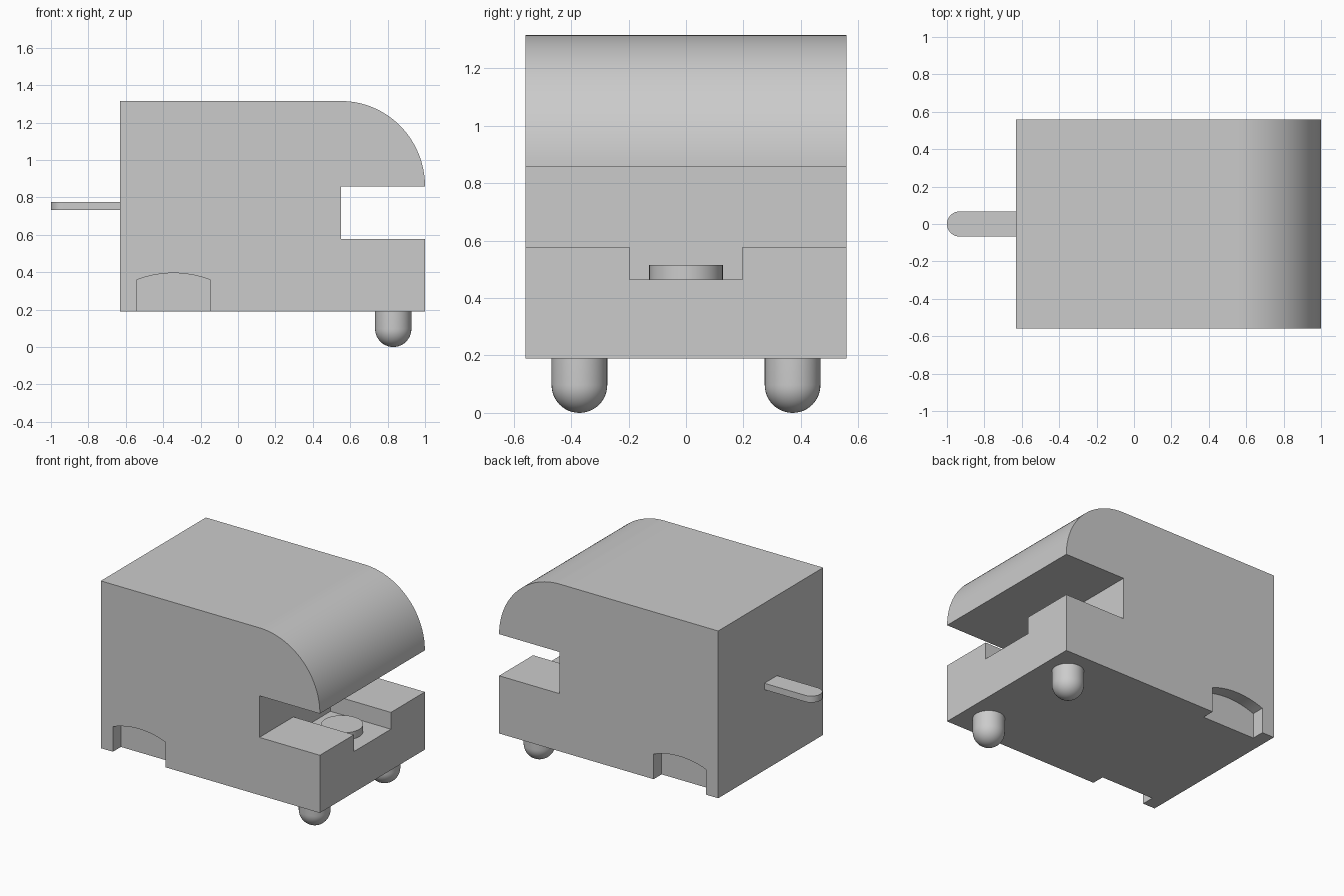
import bpy, bmesh
from math import sin, cos, pi, radians
from mathutils import Vector

if "Cube" in bpy.data.objects:
    bpy.data.objects.remove(bpy.data.objects["Cube"], do_unlink=True)

grey = bpy.data.materials.new("plain grey")
grey.use_nodes = True
grey.diffuse_color = (0.6, 0.6, 0.6, 1)
grey.node_tree.nodes["Principled BSDF"].inputs["Base Color"].default_value = grey.diffuse_color


def arc(cx, cy, r, a0, a1, n):
    """Points on a circular arc, angles in degrees."""
    steps = [radians(a0 + (a1 - a0) * i / n) for i in range(n + 1)]
    return [(cx + r * cos(a), cy + r * sin(a)) for a in steps]


def finish(name, bm):
    bmesh.ops.recalc_face_normals(bm, faces=bm.faces)
    mesh = bpy.data.meshes.new(name)
    bm.to_mesh(mesh)
    bm.free()
    mesh.materials.append(grey)
    ob = bpy.data.objects.new(name, mesh)
    bpy.context.collection.objects.link(ob)
    return ob


def prism(name, outline, axis, low, high):
    """Extrude a 2D outline along y (outline in x, z) or z (outline in x, y)."""
    bm = bmesh.new()
    if axis == "y":
        pts, move = [(u, low, v) for u, v in outline], (0, high - low, 0)
    else:
        pts, move = [(u, v, low) for u, v in outline], (0, 0, high - low)
    face = bm.faces.new([bm.verts.new(p) for p in pts])
    new = bmesh.ops.extrude_face_region(bm, geom=[face])["geom"]
    verts = [v for v in new if isinstance(v, bmesh.types.BMVert)]
    bmesh.ops.translate(bm, verts=verts, vec=Vector(move))
    return finish(name, bm)


def smooth(ob):
    bpy.ops.object.select_all(action="DESELECT")
    ob.select_set(True)
    bpy.context.view_layer.objects.active = ob
    bpy.ops.object.shade_smooth_by_angle(angle=radians(30))


def cut(target, cutter):
    cutter.hide_render = True
    mod = target.modifiers.new("cut", "BOOLEAN")
    mod.operation, mod.solver, mod.object = "DIFFERENCE", "EXACT", cutter
    bpy.context.view_layer.objects.active = target
    bpy.ops.object.modifier_apply(modifier=mod.name)
    bpy.data.objects.remove(cutter, do_unlink=True)


# Body with rounded nose and open mouth
HALF, BOTTOM, TOP, LIP, FLOOR, BACK = 0.558, 0.19, 1.315, 0.858, 0.578, 0.55
nose = [(BACK + 0.45 * cos(a), LIP + (TOP - LIP) * sin(a))
        for a in (pi / 2 * i / 32 for i in range(33))]
outline = [(-0.63, BOTTOM), (1, BOTTOM), (1, FLOOR), (BACK, FLOOR), (BACK, LIP)]
body = prism("body", outline + nose + [(-0.63, TOP)], "y", -HALF, HALF)

# Channel in the lower jaw
channel = [(BACK, -0.197), (1.1, -0.197), (1.1, 0.197), (BACK, 0.197)]
cut(body, prism("channel_cutter", channel, "z", 0.465, 0.7))

# Shallow arched recesses low on both sides
arch = arc(-0.345, -0.155, 0.55, 69.2, 110.8, 16)
recess = [(-0.54, 0.1), (-0.15, 0.1)] + arch
for side in (-1, 1):
    ends = sorted((side * (HALF - 0.085), side * (HALF + 0.1)))
    cut(body, prism("recess_cutter", recess, "y", *ends))
smooth(body)

# Round button in the channel
smooth(prism("button", arc(0.775, 0, 0.128, 0, 352.5, 47), "z", 0.465, 0.514))

# Flat tail with rounded tip
tail = [(-0.63, 0.067)] + arc(-0.933, 0, 0.067, 90, 270, 24) + [(-0.63, -0.067)]
smooth(prism("tail", tail, "z", 0.733, 0.776))

# Front feet: short cylinders with domed ends
R = 0.097
for name, y in (("right_foot", -0.371), ("left_foot", 0.371)):
    bm = bmesh.new()
    profile = arc(0, R, R, -90, 0, 12) + [(R, BOTTOM)]
    verts = [bm.verts.new((0.83 + u, y, v)) for u, v in profile]
    edges = [bm.edges.new(pair) for pair in zip(verts, verts[1:])]
    bmesh.ops.spin(bm, geom=verts + edges, cent=(0.83, y, 0), axis=(0, 0, 1),
                   angle=2 * pi, steps=40)
    bmesh.ops.remove_doubles(bm, verts=bm.verts, dist=0.0001)
    bmesh.ops.holes_fill(bm, edges=bm.edges, sides=0)
    smooth(finish(name, bm))
